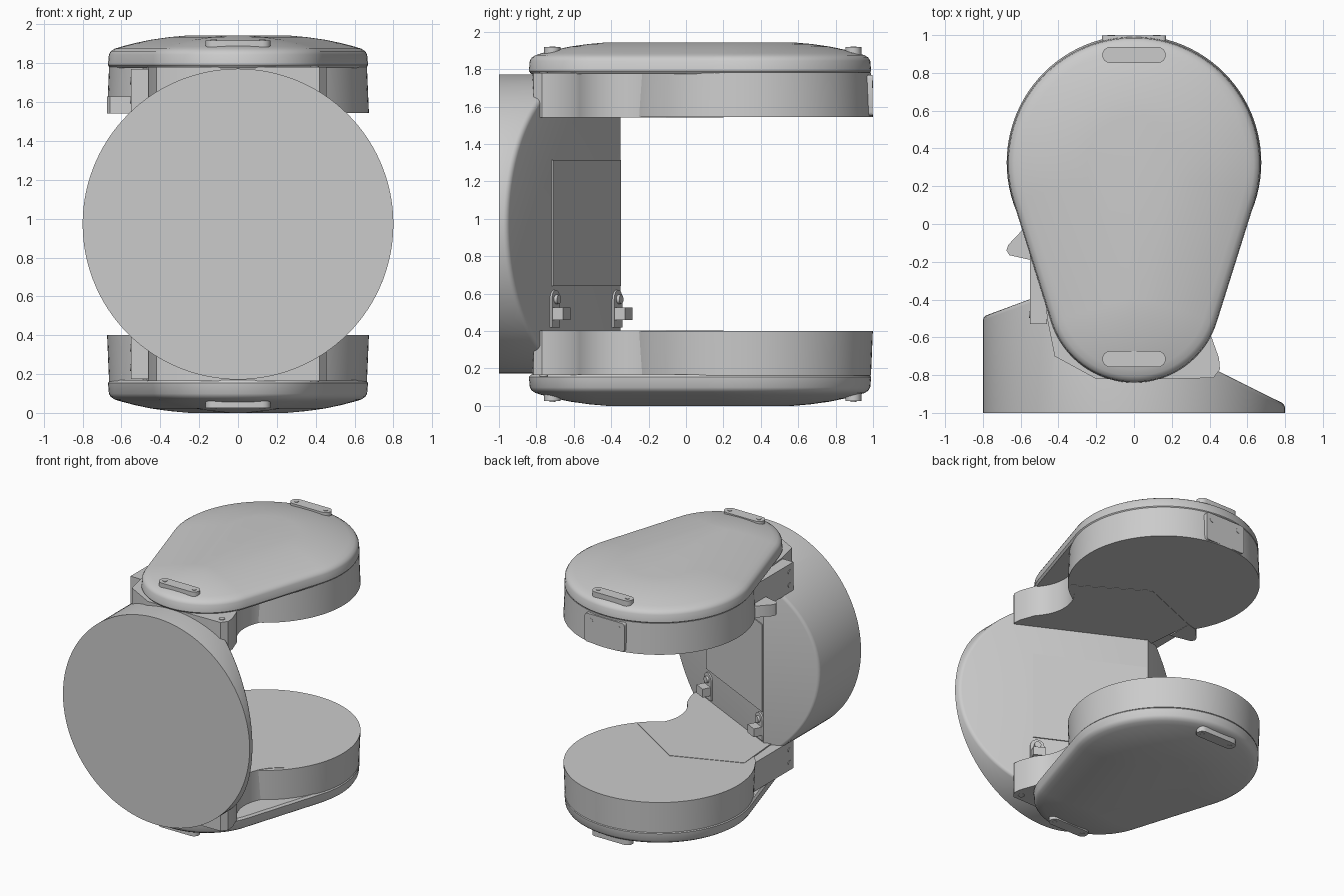
import bpy, bmesh, math
from mathutils import Vector, Matrix

if "Cube" in bpy.data.objects:
    bpy.data.objects.remove(bpy.data.objects["Cube"])

H = 1.944          # overall height; the lower half mirrors the upper
MID = H / 2

grey = bpy.data.materials.new("light_grey")
grey.use_nodes = True
colour = (0.6, 0.6, 0.6, 1)
grey.diffuse_color = colour
grey.node_tree.nodes["Principled BSDF"].inputs["Base Color"].default_value = colour


def finish(name, bm, flip=False, angle=35):
    """Turn a bmesh into a shaded object, mirrored to the bottom if asked."""
    if flip:
        for v in bm.verts:
            v.co.z = H - v.co.z
    bmesh.ops.recalc_face_normals(bm, faces=bm.faces[:])
    mesh = bpy.data.meshes.new(name)
    bm.to_mesh(mesh)
    bm.free()
    mesh.materials.append(grey)
    ob = bpy.data.objects.new(name, mesh)
    bpy.context.collection.objects.link(ob)
    bpy.ops.object.select_all(action='DESELECT')
    ob.select_set(True)
    bpy.context.view_layer.objects.active = ob
    bpy.ops.object.shade_smooth_by_angle(angle=math.radians(angle))
    return ob


def loft(rings, bm=None):
    """Skin closed rings of equal length and cap both ends."""
    bm = bm or bmesh.new()
    loops = [[bm.verts.new(p) for p in ring] for ring in rings]
    for a, b in zip(loops, loops[1:]):
        for i in range(len(a)):
            j = (i + 1) % len(a)
            bm.faces.new((a[i], a[j], b[j], b[i]))
    bm.faces.new(loops[0])
    bm.faces.new(loops[-1])
    return bm


def prism(outline, z0, z1, bm=None):
    return loft([[(x, y, z) for x, y in outline] for z in (z0, z1)], bm)


def arc(cx, cy, r, a0, a1, n):
    angles = [math.radians(a0 + (a1 - a0) * i / n) for i in range(n + 1)]
    return [(cx + r * math.cos(a), cy + r * math.sin(a)) for a in angles]


def teardrop(inset):
    """Large arc at the back, small arc at the front, joined by tangents."""
    t = 17.5
    return (arc(0, 0.32, 0.67 - inset, -t, 180 + t, 56)
            + arc(0, -0.38, 0.46 - inset, 180 + t, 360 - t, 36))


def pill(half, r, cx=0, cy=0):
    return arc(cx + half, cy, r, -90, 90, 8) + arc(cx - half, cy, r, 90, 270, 8)


# Upright drum, trimmed by two vertical planes at the back
PEAK = Vector((-0.42, -0.35, 0))
RIGHT_END = Vector((-0.8, -0.49, 0))
LEFT_END = Vector((0.8, -0.955, 0))
slant = (LEFT_END - PEAK).normalized()
slant_out = Vector((-slant.y, slant.x, 0))
back = (RIGHT_END - PEAK).normalized()
back_out = Vector((back.y, -back.x, 0))

circle = arc(0, MID, 0.8, 0, 357, 119)
drum = loft([[(x, y, z) for x, z in circle] for y in (-1, -0.2)])
for normal in (slant_out, back_out):
    cut = bmesh.ops.bisect_plane(drum, geom=drum.verts[:] + drum.edges[:] + drum.faces[:],
                                 plane_co=PEAK, plane_no=normal, clear_outer=True)
    bmesh.ops.holes_fill(drum, edges=[e for e in cut["geom_cut"]
                                      if isinstance(e, bmesh.types.BMEdge)], sides=0)
bmesh.ops.recalc_face_normals(drum, faces=drum.faces[:])
rim = [e for e in drum.edges if e.calc_face_angle(0) > 0.5
       and max(v.co.y for v in e.verts) > -0.99
       and max(math.hypot(v.co.x, v.co.z - MID) for v in e.verts) > 0.79
       and abs(e.verts[0].co.z - e.verts[1].co.z) < 0.3]
bmesh.ops.bevel(drum, geom=rim, offset=0.02, segments=3, profile=0.5,
                affect='EDGES', clamp_overlap=True)
finish("support_drum", drum)


def on_slant(name, outline, depth, sink=0.01):
    """Extrude a (distance from peak, z) outline out of the slanted face."""
    rings = [[PEAK + slant * u + slant_out * d + Vector((0, 0, z)) for u, z in outline]
             for d in (-sink, depth)]
    return finish(name, loft(rings))


# Access door and the panels above and below it
on_slant("access_door", [(0.01, 0.64), (0.83, 0.64), (0.83, 1.315), (0.01, 1.315)], 0.008)
for side, u in (("left", 0.80), ("right", 0.05)):
    arch = [(u + 0.05, 0.42)] + arc(u, 0.57, 0.05, 0, 180, 10) + [(u - 0.05, 0.42)]
    on_slant(side + "_latch_plate", arch, 0.012)
    on_slant(side + "_latch_block", [(u - 0.045, 0.46), (u + 0.045, 0.46),
                                     (u + 0.045, 0.525), (u - 0.045, 0.525)], 0.075)
    on_slant(side + "_latch_knob", arc(u, 0.57, 0.025, 0, 330, 11), 0.03)

# Upper and lower arms, each described for the top and mirrored below
cover_profile = [(0.012, 1.775), (0.0, 1.79), (0.005, 1.845), (0.015, 1.862), (0.035, 1.875),
                 (0.07, 1.886), (0.14, 1.904), (0.22, 1.921), (0.32, 1.935), (0.42, H)]
neck = (arc(0.62, -0.38, 0.3, 115, 225, 18)
        + [(0.45, -0.71), (0.455, -0.77), (0.42, -0.815), (0.2, -0.82), (-0.2, -0.82),
           (-0.42, -0.7), (-0.46, -0.5), (-0.5, 0.0), (0, 0.2)])
bracket = [(-0.55, -0.53), (-0.46, -0.53), (-0.46, -0.05), (-0.55, -0.05)]

for side, flip in (("upper", False), ("lower", True)):
    finish(side + "_cover", loft([[(x, y, z) for x, y in teardrop(d)]
                                  for d, z in cover_profile]), flip, 40)
    pole = loft([[(x, y, z) for x, y in arc(0, 0.325, r, 0, 356.25, 95)]
                 for r, z in ((0.674, 1.544), (0.664, 1.782))])
    finish(side + "_pole", pole, flip)
    finish(side + "_neck", prism(neck, 1.541, 1.78), flip)
    finish(side + "_boss_screw", prism(arc(0.395, -0.76, 0.022, 0, 330, 11), 1.77, 1.786), flip)
    finish(side + "_side_bracket", prism(bracket, 1.55, 1.77), flip)

    # Bracket bolts
    bolts = bmesh.new()
    for z in (1.61, 1.71):
        rings = [[(x, y, zz) for y, zz in arc(-0.48, z, 0.018, 0, 330, 11)]
                 for x in (-0.555, -0.54)]
        loft(rings, bolts)
    finish(side + "_bracket_bolts", bolts, flip)

    # Lifting lugs with a screw at each end
    for place, y in (("back", 0.895), ("front", -0.715)):
        finish(f"{side}_{place}_lug", prism(pill(0.125, 0.043, 0, y), 1.85, 1.918), flip)
        screws = bmesh.new()
        for x in (-0.125, 0.125):
            prism(arc(x, y, 0.016, 0, 330, 11), 1.91, 1.922, screws)
        finish(f"{side}_{place}_lug_screws", screws, flip)

# Stop on the right side of the upper arm
finish("side_stop", prism([(-0.5, -0.2), (-0.55, -0.19), (-0.66, -0.165), (-0.675, -0.14),
                           (-0.665, -0.11), (-0.58, -0.02), (-0.5, 0.0)], 1.541, 1.63))

# Plate on the back of the upper pole with two bolts
plate = prism([(-0.17, 0.95), (0.17, 0.95), (0.17, 0.998), (-0.17, 0.998)], 1.55, 1.77)
upright = [e for e in plate.edges if abs(e.verts[0].co.y - e.verts[1].co.y) > 0.01]
bmesh.ops.bevel(plate, geom=upright, offset=0.02, segments=3, profile=0.5, affect='EDGES')
finish("back_plate", plate)
bolts = bmesh.new()
for cx in (-0.12, 0.12):
    loft([[(x, y, z) for x, z in arc(cx, 1.72, 0.02, 0, 330, 11)] for y in (0.99, 1.0)], bolts)
finish("back_plate_bolts", bolts)
